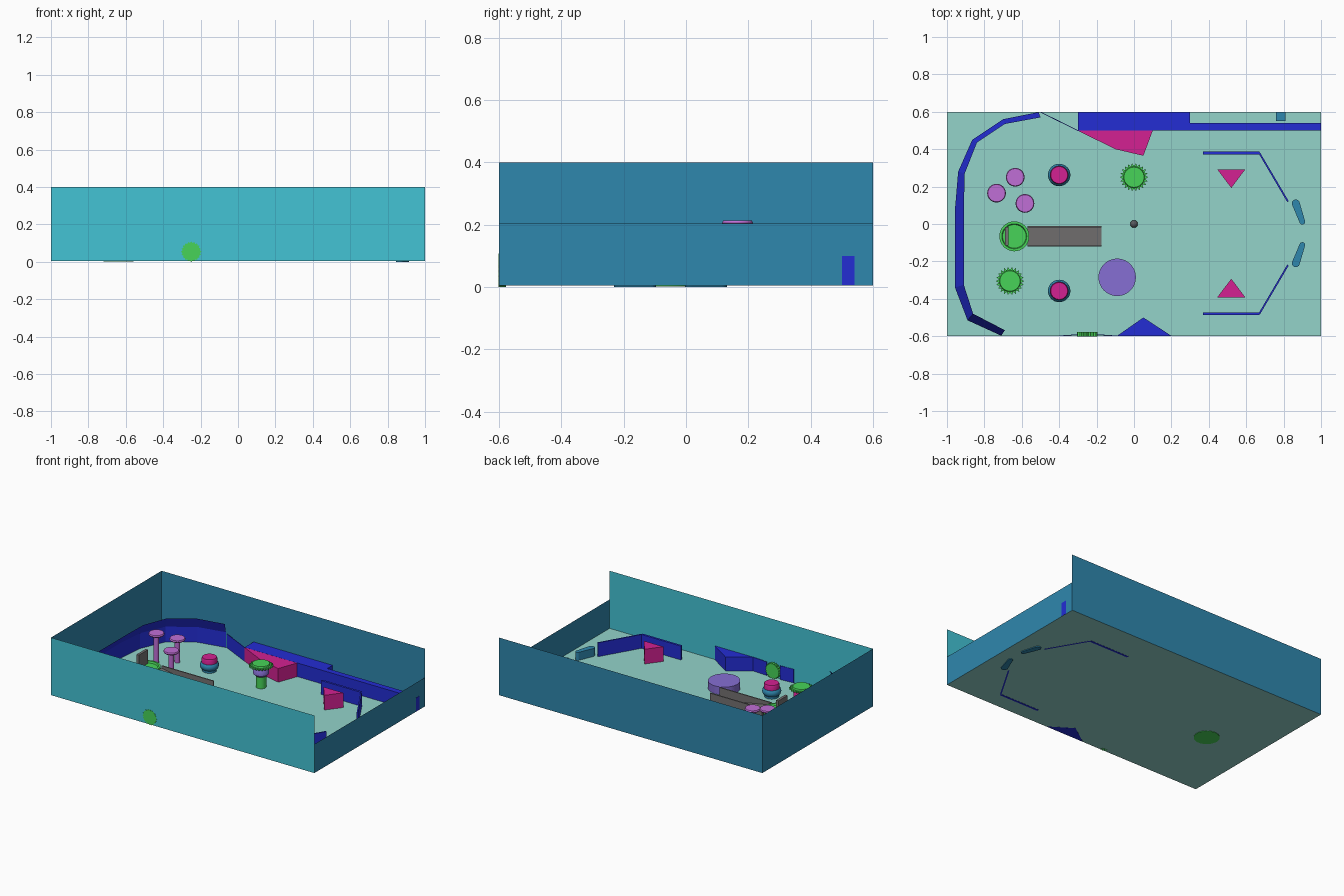
import bpy, bmesh, math
from mathutils import Vector, Matrix

if "Cube" in bpy.data.objects:
    bpy.data.objects.remove(bpy.data.objects["Cube"])


def material(name, r, g, b):
    m = bpy.data.materials.new(name)
    lin = [((c / 255 + 0.055) / 1.055) ** 2.4 for c in (r, g, b)]
    m.diffuse_color = (*lin, 1)
    m.use_nodes = True
    m.node_tree.nodes["Principled BSDF"].inputs["Base Color"].default_value = m.diffuse_color
    return m


MINT = material("mint", 147, 212, 202)
CYAN = material("cyan", 67, 195, 213)
TEAL = material("teal blue", 47, 135, 174)
BLUE = material("royal blue", 35, 45, 212)
PINK = material("hot pink", 212, 33, 146)
PURPLE = material("purple", 134, 110, 212)
MAUVE = material("mauve", 192, 110, 214)
GREEN = material("green", 71, 212, 88)
GREY = material("grey", 116, 114, 114)
STEEL = material("dark steel", 90, 90, 94)

FLOOR = 0.005
B = 0.006      # base of parts standing on the floor


def make(name, bm, mat, matrix=None, smooth=False):
    bmesh.ops.recalc_face_normals(bm, faces=bm.faces)
    if matrix:
        bm.transform(matrix)
    me = bpy.data.meshes.new(name)
    bm.to_mesh(me)
    bm.free()
    me.materials.append(mat)
    ob = bpy.data.objects.new(name, me)
    bpy.context.collection.objects.link(ob)
    if smooth:
        bpy.ops.object.select_all(action='DESELECT')
        ob.select_set(True)
        bpy.context.view_layer.objects.active = ob
        bpy.ops.object.shade_smooth_by_angle(angle=math.radians(35))
    return ob


def sheet(name, pts, mat):
    bm = bmesh.new()
    bm.faces.new([bm.verts.new(p) for p in pts])
    return make(name, bm, mat)


def prism(name, pts, z0, z1, mat, matrix=None):
    """Extrude a plan outline from z0 to z1."""
    bm = bmesh.new()
    f = bm.faces.new([bm.verts.new((x, y, z0)) for x, y in pts])
    r = bmesh.ops.extrude_face_region(bm, geom=[f])
    up = [v for v in r['geom'] if isinstance(v, bmesh.types.BMVert)]
    bmesh.ops.translate(bm, verts=up, vec=(0, 0, z1 - z0))
    return make(name, bm, mat, matrix)


def box(name, x0, x1, y0, y1, z0, z1, mat):
    return prism(name, [(x0, y0), (x1, y0), (x1, y1), (x0, y1)], z0, z1, mat)


def bar(name, a, b, t, z0, z1, mat):
    """Straight upright plate of thickness t between two plan points."""
    a, b = Vector(a), Vector(b)
    d = (b - a).normalized()
    n = Vector((-d.y, d.x)) * t / 2
    return prism(name, [a + n, a - n, b - n, b + n], z0, z1, mat)


def lathe(name, profile, x, y, mat, n=32):
    """Revolve (radius, height) points about a vertical axis."""
    bm = bmesh.new()
    rings = [[bm.verts.new((x + r * math.cos(i * math.tau / n),
                            y + r * math.sin(i * math.tau / n), z))
              for i in range(n)] for r, z in profile]
    for lo, hi in zip(rings, rings[1:]):
        for i in range(n):
            j = (i + 1) % n
            bm.faces.new((lo[i], lo[j], hi[j], hi[i]))
    bm.faces.new(rings[0])
    bm.faces.new(rings[-1])
    return make(name, bm, mat, smooth=True)


def gear(name, r0, r1, teeth, z0, z1, mat, matrix):
    n = teeth * 2
    pts = [((r1, r0)[i % 2] * math.cos(i * math.tau / n),
            (r1, r0)[i % 2] * math.sin(i * math.tau / n)) for i in range(n)]
    return prism(name, pts, z0, z1, mat, matrix)


# Cabinet: floor and four thin walls, the right one half as high
sheet("playfield", [(-1, -.6, FLOOR), (1, -.6, FLOOR), (1, .6, FLOOR), (-1, .6, FLOOR)], MINT)
for name, a, b, h, mat in (("front_wall", (-1, -.6), (1, -.6), .4, CYAN),
                           ("right_wall", (1, -.6), (1, .6), .203, TEAL),
                           ("back_wall", (1, .6), (-1, .6), .4, TEAL),
                           ("left_wall", (-1, .6), (-1, -.6), .4, TEAL)):
    sheet(name, [(*a, FLOOR), (*b, FLOOR), (*b, h), (*a, h)], mat)

# Curved rail on the left: upright strip with a lip leaning inward
outer = [(-.51, .598), (-.70, .56), (-.865, .45), (-.94, .28), (-.957, .08),
         (-.957, -.13), (-.957, -.34), (-.89, -.515), (-.71, -.597)]
inner = [(-.50, .57), (-.69, .535), (-.84, .435), (-.905, .27), (-.91, .08),
         (-.91, -.13), (-.91, -.325), (-.86, -.48), (-.69, -.568)]
bm = bmesh.new()
rows = [[bm.verts.new((x, y, z)) for x, y in line]
        for line, z in ((outer, FLOOR), (outer, .11), (inner, .18))]
for lo, hi in zip(rows, rows[1:]):
    for i in range(len(outer) - 1):
        bm.faces.new((lo[i], lo[i + 1], hi[i + 1], hi[i]))
make("curved_rail", bm, BLUE)

# Launch lane along the back
box("lane_block", -.3, .3, .5, .598, B, .1, BLUE)
box("lane_divider", .3, 1.001, .5, .54, B, .1, BLUE)
bar("lane_exit_plate", (-.5, .598), (-.3, .5), .004, B, .1, BLUE)
prism("back_deflector", [(-.3, .499), (-.1, .4), (.05, .365), (.1, .499)], B, .1, PINK)
box("plunger", .76, .81, .55, .598, B, .05, TEAL)

# Front wedge and the toothed wheel set into the front wall
prism("front_wedge", [(-.09, -.598), (.2, -.598), (.05, -.5)], .004, .1, BLUE)
bar("wheel_plate_left", (-.4, -.598), (-.3, -.591), .003, B, .1, BLUE)
bar("wheel_plate_right", (-.2, -.591), (-.09, -.598), .003, B, .1, BLUE)
gear("wall_wheel", .047, .054, 20, 0, .023, GREEN,
     Matrix.Translation((-.25, -.578, .054)) @ Matrix.Rotation(math.pi / 2, 4, 'X'))

# Guides, slingshots and flippers at the right end
for side, s, c in (("back", 1, -.05), ("front", -1, -.05)):
    def P(x, y):
        return (x, c + s * y)
    bar(side + "_guide", P(.37, .43), P(.67, .43), .015, .004, .1, BLUE)
    bar(side + "_guide_angled", P(.67, .43), P(.823, .17), .009, .004, .1, BLUE)
    prism(side + "_slingshot", [P(.445, .342), P(.595, .342), P(.52, .243)], B, .107, PINK)
    a, b = Vector(P(.865, .16)), Vector(P(.9, .062))
    ang = math.atan2(b.y - a.y, b.x - a.x)
    out = []
    for p, off, r in ((a, math.pi / 2, .021), (b, -math.pi / 2, .015)):
        out += [p + r * Vector((math.cos(ang + off + k * math.pi / 8),
                                math.sin(ang + off + k * math.pi / 8))) for k in range(9)]
    prism(side + "_flipper", out, 0, .06, TEAL)

# Round bumpers
for i, y in enumerate((.262, -.358)):
    lathe(f"bumper_base_{i}", [(.045, B), (.045, .02), (.056, .03), (.06, .045),
                               (.056, .06), (.05, .066)], -.4, y, TEAL)
    lathe(f"bumper_cap_{i}", [(.049, .06), (.049, .09), (.045, .1)], -.4, y, PINK)

# Mushroom posts
for i, (x, y, h) in enumerate(((-.735, .165, .213), (-.635, .25, .172), (-.583, .11, .155))):
    lathe(f"mushroom_{i}", [(.017, B), (.017, h - .018), (.046, h - .015), (.05, h - .008),
                            (.046, h)], x, y, MAUVE)

# Spiked-top bumpers
for i, (x, y, mid) in enumerate(((0, .25, PURPLE), (-.663, -.305, PINK))):
    lathe(f"spike_post_{i}", [(.033, B), (.033, .09)], x, y, GREEN)
    lathe(f"spike_skirt_{i}", [(.035, .085), (.05, .1), (.05, .125), (.035, .15)], x, y, mid)
    gear(f"spike_disc_{i}", .06, .076, 22, .147, .158, GREEN, Matrix.Translation((x, y, 0)))
    lathe(f"spike_top_{i}", [(.058, .155), (.054, .168)], x, y, GREEN)

# Ramp with side rails, leading to a round cup with a backstop
for name, y in (("ramp_rail_front", -.12), ("ramp_rail_back", -.018)):
    box(name, -.57, -.175, y, y + .008, B, .1, GREY)
prism("ramp_slope", [(-.175, B), (-.175, .012), (-.57, .085), (-.57, B)], .018, .112, GREY,
      Matrix.Rotation(math.pi / 2, 4, 'X'))
lathe("cup", [(.08, .002), (.08, .1), (.067, .1), (.063, .088)], -.64, -.066, GREEN)
box("cup_backstop", -.69, -.672, -.115, -.017, .08, .182, GREY)

# Large low disc and the ball
lathe("spinning_disc", [(.1, B), (.1, .06)], -.09, -.285, PURPLE, 48)
bm = bmesh.new()
bmesh.ops.create_uvsphere(bm, u_segments=20, v_segments=12, radius=.02)
make("ball", bm, STEEL, Matrix.Translation((0, 0, .026)), smooth=True)
